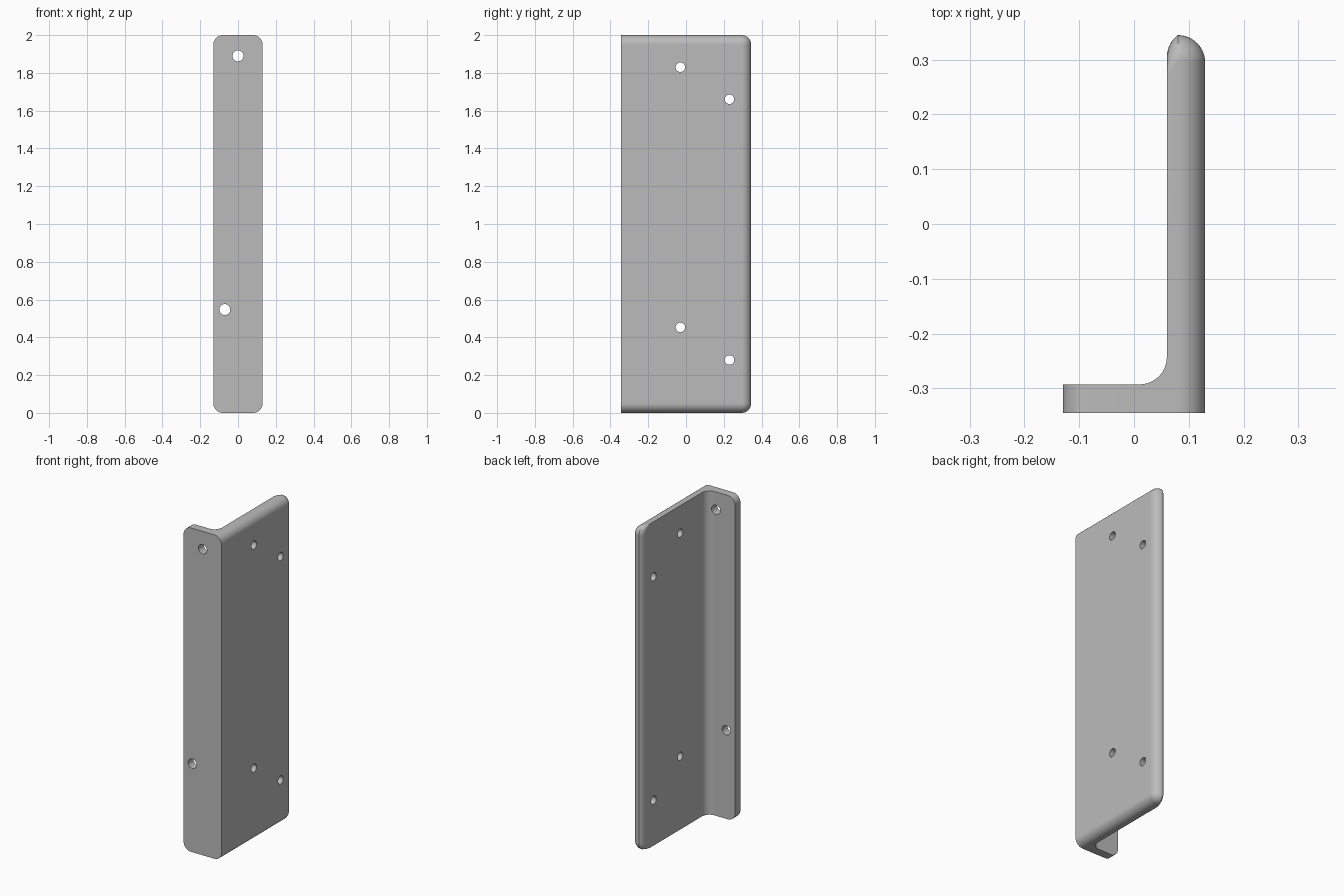
import bpy, bmesh
from math import sin, cos, pi, sqrt

if "Cube" in bpy.data.objects:
    bpy.data.objects.remove(bpy.data.objects["Cube"], do_unlink=True)

W, D, H, R = 0.13, 0.345, 2.0, 0.05   # half width, half depth, height, edge radius
INNER, FLANGE_BACK = 0.06, -0.293     # inner plate face, back face of the flange
N = 12                                # segments per quarter round

grey = bpy.data.materials.new("plain grey")
grey.use_nodes = True
grey.diffuse_color = (0.5, 0.5, 0.5, 1)
grey.node_tree.nodes["Principled BSDF"].inputs["Base Color"].default_value = (0.5, 0.5, 0.5, 1)


def make_object(name, bm):
    bmesh.ops.recalc_face_normals(bm, faces=bm.faces)
    mesh = bpy.data.meshes.new(name)
    bm.to_mesh(mesh)
    bm.free()
    mesh.materials.append(grey)
    ob = bpy.data.objects.new(name, mesh)
    bpy.context.collection.objects.link(ob)
    return ob


def section(x, back, inset, radius):
    """Outline at one x: square at the front, rounded corners at the back."""
    pts = [(x, -D, inset)]
    for i in range(N + 1):
        a = pi / 2 * i / N
        pts.append((x, back - radius + radius * sin(a), inset + radius - radius * cos(a)))
    return pts + [(x, y, H - z) for x, y, z in reversed(pts)]


def loft(name, sections):
    bm = bmesh.new()
    rings = [[bm.verts.new(p) for p in s] for s in sections]
    for a, b in zip(rings, rings[1:]):
        for i in range(len(a)):
            j = (i + 1) % len(a)
            bm.faces.new((a[i], a[j], b[j], b[i]))
    bm.faces.new(rings[0])
    bm.faces.new(rings[-1])
    bmesh.ops.remove_doubles(bm, verts=bm.verts, dist=1e-5)
    return make_object(name, bm)


# Wide plate: part-round inner back edge, fully rounded outer rim
plate = []
for i in range(7):
    x = INNER + 0.02 * (i / 6) ** 2
    plate.append(section(x, D - 0.04 + sqrt(max(0, R**2 - (INNER + R - x)**2)), 0, R))
for i in range(1, N + 1):
    a = pi / 2 * i / N
    inset = R * (1 - cos(a))
    plate.append(section(W - R + R * sin(a), D - inset, inset, max(R - inset, 0)))
bracket = loft("bracket", plate)

# Narrow flange: rounded free corners and an inside fillet that meets the plate
flange_sections = []
for i in range(N + 1):
    a = pi / 2 * i / N
    flange_sections.append(section(-W + R * (1 - cos(a)), FLANGE_BACK, R * (1 - sin(a)), 0))
for i in range(N + 1):
    a = pi / 2 * i / N
    flange_sections.append(section(INNER - R + R * sin(a), FLANGE_BACK + R * (1 - cos(a)), 0, 0))
flange_sections.append(section(INNER + 0.01, FLANGE_BACK + R, 0, 0))
flange = loft("flange_helper", flange_sections)


def drill(name, position, radius, rotation):
    bpy.ops.mesh.primitive_cylinder_add(vertices=32, radius=radius, depth=0.3,
                                        location=position, rotation=rotation)
    ob = bpy.context.object
    ob.name = name
    ob.data.materials.append(grey)
    return ob


# Screw holes through both legs
cutters = [drill("flange_hole_cutter", (x, -0.3, z), 0.029, (pi / 2, 0, 0))
           for x, z in ((0, 1.89), (-0.07, 0.547))]
cutters += [drill("plate_hole_cutter", (0.1, y, z), 0.025, (0, pi / 2, 0))
            for y, z in ((-0.03, 1.83), (0.23, 1.66), (-0.03, 0.453), (0.23, 0.28))]

bpy.context.view_layer.objects.active = bracket
for helper in [flange] + cutters:
    mod = bracket.modifiers.new("join_or_drill", "BOOLEAN")
    mod.operation = "UNION" if helper is flange else "DIFFERENCE"
    mod.solver = "EXACT"
    mod.object = helper
    bpy.ops.object.modifier_apply(modifier=mod.name)
    bpy.data.objects.remove(helper, do_unlink=True)

# Smooth rounds, crisp edges, flat broad faces
bpy.ops.object.select_all(action="DESELECT")
bracket.select_set(True)
bpy.ops.object.shade_smooth_by_angle(angle=pi / 6)
weighted = bracket.modifiers.new("flat_face_normals", "WEIGHTED_NORMAL")
weighted.keep_sharp = True
